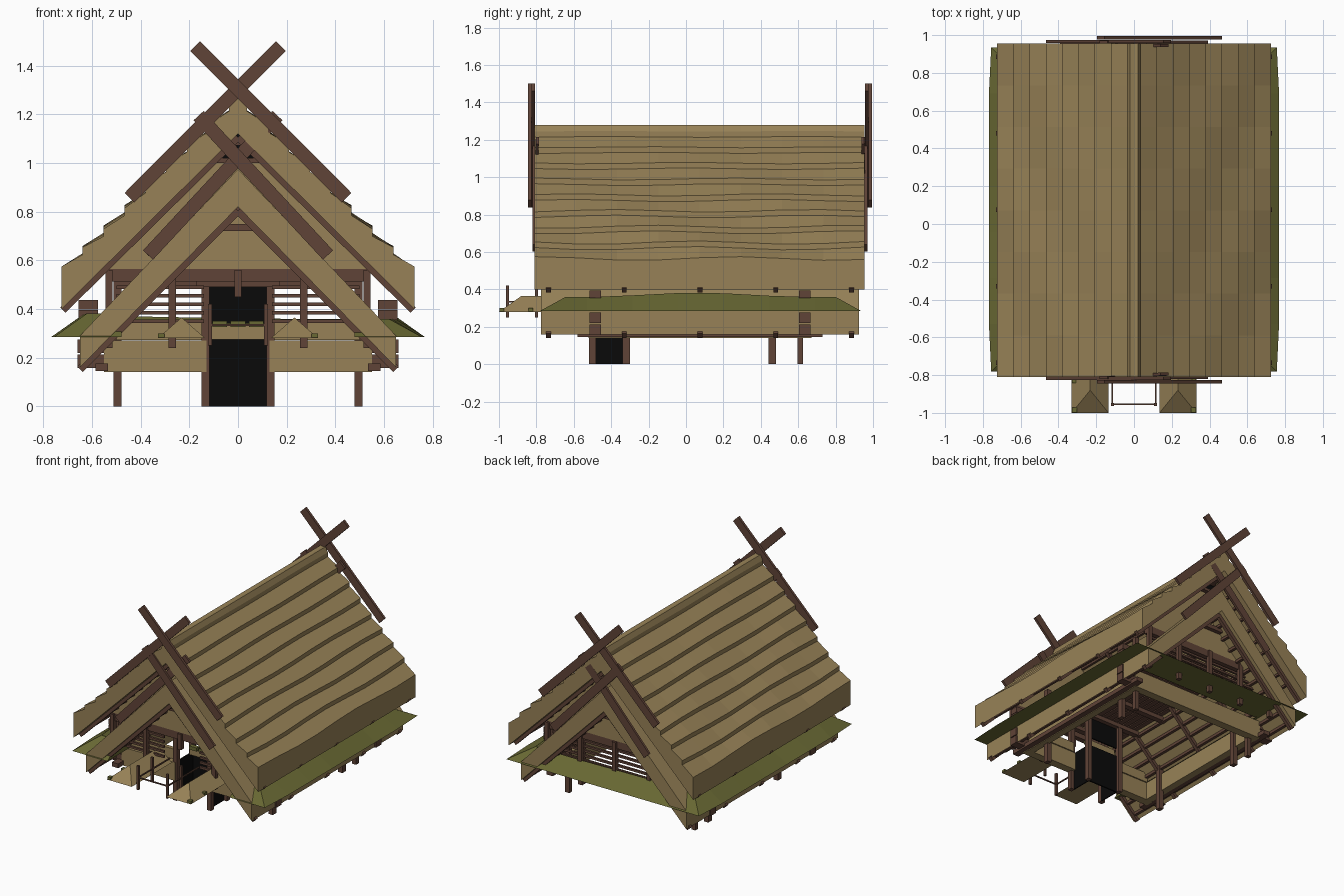
import bpy, bmesh, math
from mathutils import Vector

if "Cube" in bpy.data.objects:
    bpy.data.objects.remove(bpy.data.objects["Cube"])

MID = 0.075          # the house is symmetric about this y
SIDES = (-1, 1)


def material(name, rgb):
    m = bpy.data.materials.new(name)
    m.use_nodes = True
    m.diffuse_color = (*rgb, 1)
    m.node_tree.nodes["Principled BSDF"].inputs["Base Color"].default_value = (*rgb, 1)
    return m


thatch = material("straw thatch", (0.31, 0.222, 0.095))
wood = material("dark wood", (0.115, 0.056, 0.038))
grass = material("mossy earth", (0.138, 0.138, 0.033))
black = material("dark opening", (0.003, 0.003, 0.003))


def finish(name, bm, mat):
    bmesh.ops.recalc_face_normals(bm, faces=bm.faces)
    me = bpy.data.meshes.new(name)
    bm.to_mesh(me)
    bm.free()
    me.materials.append(mat)
    ob = bpy.data.objects.new(name, me)
    bpy.context.collection.objects.link(ob)


def beams(name, mat, items):
    """Square-cut timbers, each given as start, end, height, depth."""
    bm = bmesh.new()
    for p, q, w, d in items:
        p, q = Vector(p), Vector(q)
        axis = (q - p).normalized()
        side = Vector((1, 0, 0)) if abs(axis.y) > 0.7 else Vector((0, 1, 0))
        up = axis.cross(side).normalized()
        side = up.cross(axis)
        rings = [[bm.verts.new(e + up * a * w / 2 + side * b * d / 2)
                  for a, b in ((-1, -1), (1, -1), (1, 1), (-1, 1))] for e in (p, q)]
        bm.faces.new(rings[0])
        bm.faces.new(rings[1])
        for i in range(4):
            j = (i + 1) % 4
            bm.faces.new((rings[0][i], rings[0][j], rings[1][j], rings[1][i]))
    finish(name, bm, mat)


def loft(name, mat, ys, outline):
    """Join xz outlines, made by outline(y), along y."""
    bm = bmesh.new()
    rings = [[bm.verts.new((x, y, z)) for x, z in outline(y)] for y in ys]
    for a, b in zip(rings, rings[1:]):
        for i in range(len(a)):
            j = (i + 1) % len(a)
            bm.faces.new((a[i], a[j], b[j], b[i]))
    bm.faces.new(rings[0])
    bm.faces.new(rings[-1])
    finish(name, bm, mat)


def mirrored(half):
    """Close a right-hand outline with its mirror image."""
    return half + [(-x, z) for x, z in reversed(half) if x > 0]


def ends(offset):
    return [(s, MID + s * offset) for s in SIDES]


# Upper roof: eight stepped thatch courses with wavy edges
def upper_outline(y):
    half = [(0, 1.12), (0.725, 0.40)]
    for i in range(9):
        x, z = 0.725 - i * 0.086, 0.565 + i * 0.085
        wave = 0.01 * (1 - i / 10) * math.sin(y * 6 + i * 1.3)
        if i:
            half.append((x, z - 0.03 + wave))
        half.append((x, z + wave))
    return mirrored(half + [(0.02, 1.28), (0, 1.275)])


loft("upper_thatch_roof", thatch, [-0.81 + 1.765 * k / 8 for k in range(9)], upper_outline)

# Lower roof slab under it
loft("lower_thatch_roof", thatch, (-0.775, 0.925),
     lambda y: mirrored([(0, 0.82), (0.65, 0.16), (0.65, 0.29), (0, 0.975)]))

# Rafters and purlins beneath both roofs
rafters, purlins = [], []
for s in SIDES:
    for k in range(5):
        y = MID + (k - 2) * 0.405
        rafters.append(((0, y, 0.805), (s * 0.65, y, 0.152), 0.032, 0.025))
        rafters.append(((0, y, 1.107), (s * 0.72, y, 0.395), 0.03, 0.025))
    for k in range(10):
        x = 0.05 + k * 0.063
        purlins.append(((s * x, -0.735, 0.803 - x), (s * x, 0.885, 0.803 - x), 0.02, 0.02))
        purlins.append(((s * x, -0.735, 1.108 - x), (s * x, 0.885, 1.108 - x), 0.016, 0.016))
beams("rafters", wood, rafters)
beams("purlins", wood, purlins)
beams("ridge_poles", wood, [((0, -0.74, z), (0, 0.89, z), 0.035, 0.035) for z in (0.80, 1.09)])

# Crossed gable boards
boards = []
for s, y0 in ends(0.90):
    boards += [((-0.176, y0 + s * 0.01, 1.481), (0.446, y0 + s * 0.01, 0.858), 0.056, 0.018),
               ((0.176, y0 - s * 0.009, 1.481), (-0.446, y0 - s * 0.009, 0.858), 0.056, 0.018),
               ((-0.162, y0 - s * 0.012, 1.195), (0.37, y0 - s * 0.012, 0.622), 0.056, 0.016),
               ((0.162, y0 - s * 0.03, 1.195), (-0.37, y0 - s * 0.012, 0.622), 0.056, 0.016)]
beams("crossed_gable_boards", wood, boards)

# Gable infill, smoke opening and collar ties
for s, y in ends(0.70):
    end = "front" if s < 0 else "back"
    loft(end + "_gable_thatch", thatch, (y - 0.02, y + 0.02),
         lambda _: mirrored([(0, 1.10), (0.53, 0.59), (0.53, 0.565), (0, 0.565)]))
    loft(end + "_smoke_opening", black, (y + s * 0.022, y + s * 0.03),
         lambda _: mirrored([(0, 1.12), (0.12, 1.005), (0, 1.005)]))
collars = []
for s, y in ends(0.74):
    collars += [((-0.085, y, 0.735), (0.085, y, 0.735), 0.03, 0.03),
                ((-0.1, y, 1.01), (0.1, y, 1.01), 0.02, 0.03),
                ((-0.03, y, 1.09), (0.03, y, 1.09), 0.03, 0.03)]
beams("collar_ties", wood, collars)

# Lattice walls with rails and uprights
rails, uprights = [], []
for s, y in ends(0.70):
    rails.append(((-0.54, y, 0.54), (0.54, y, 0.54), 0.055, 0.04))
    for z in (0.35, 0.385, 0.42, 0.455, 0.49):
        spans = ((-0.5, -0.14), (0.14, 0.5)) if s < 0 else ((-0.5, 0.5),)
        rails += [((a, y, z), (b, y, z), 0.015, 0.015) for a, b in spans]
    for x in (-0.53, -0.27, 0, 0.27, 0.53):
        low = 0.45 if s < 0 and x == 0 else 0.24
        uprights.append(((x, y + s * 0.02, low), (x, y + s * 0.02, 0.56), 0.03, 0.03))
beams("lattice_rails", wood, rails)
beams("lattice_uprights", wood, uprights)

# Stacked log ends at the four corners
logs = []
for s in SIDES:
    for _, y in ends(0.56):
        logs += [((s * 0.53, y, z), (s * 0.66, y, z), 0.056, 0.06) for z in (0.185, 0.247)]
        logs += [((s * 0.575, y, z), (s * 0.655, y, z), 0.04, 0.06) for z in (0.375, 0.418)]
    logs.append(((s * 0.56, -0.58, 0.16), (s * 0.56, 0.73, 0.16), 0.03, 0.05))
beams("stacked_logs", wood, logs)

# Loft floor of cross beams and closely laid sticks
loft_beams = [((-0.5, y, 0.51), (0.5, y, 0.51), 0.03, 0.04) for y in (-0.32, -0.06, 0.2, 0.46)]
loft_beams += [((x * 0.045, -0.5, 0.54), (x * 0.045, 0.65, 0.54), 0.02, 0.036)
               for x in range(-6, 7)]
beams("loft_beams", wood, loft_beams)

# Main posts
beams("main_posts", wood, [((s * 0.495, y, 0), (s * 0.495, y, 0.56), 0.032, d)
                           for s in SIDES for y, d in ((-0.32, 0.04), (0.46, 0.04), (0.61, 0.03))])

# Low wall around the pit, open at the door
low_wall = [((-0.55, 0.64, 0.205), (0.55, 0.64, 0.205), 0.13, 0.06)]
for s in SIDES:
    low_wall += [((s * 0.13, -0.49, 0.205), (s * 0.55, -0.49, 0.205), 0.13, 0.06),
                 ((s * 0.15, -0.47, 0.308), (s * 0.5, -0.47, 0.308), 0.07, 0.03),
                 ((s * 0.52, -0.46, 0.205), (s * 0.52, 0.61, 0.205), 0.13, 0.05)]
beams("low_wall", thatch, low_wall)

# Door frame, dark passage and raised threshold
frame = [((-0.17, -0.51, 0.505), (0.17, -0.51, 0.505), 0.03, 0.04)]
for s in SIDES:
    frame += [((s * 0.134, y, 0), (s * 0.134, y, 0.52), 0.032, 0.035) for y in (-0.5, -0.32)]
beams("door_frame", wood, frame)
passage = [((0, -0.33, a), (0, -0.33, b), 0.24, 0.01) for a, b in ((0, 0.28), (0.34, 0.49))]
passage += [((s * 0.122, -0.41, 0), (s * 0.122, -0.41, 0.28), 0.008, 0.16) for s in SIDES]
beams("door_passage", black, passage)
beams("threshold", thatch, [((-0.118, -0.36, 0.305), (0.118, -0.36, 0.305), 0.06, 0.03)])


# Earth bank around the house, open along the front
def bank():
    bm = bmesh.new()
    rows = []
    for inset, z in ((0, 0.285), (0.135, 0.37), (0.26, 0.285)):
        x, back, front = 0.768 - inset, 0.935 - inset, -0.78 + inset
        path = [(0.48, front), (x - 0.012, front)]
        path += [(x, -0.53 + 0.244 * k) for k in range(6)]
        path += [(x - 0.012, back), (0.3, back)]
        path += [(-a, b) for a, b in reversed(path)]
        rows.append([bm.verts.new((a, b, z + (0.012 * math.sin(5 * b + 2 * a) if z > 0.3 else 0)))
                     for a, b in path])
    for r in range(3):
        a, b = rows[r], rows[(r + 1) % 3]
        for i in range(len(a) - 1):
            bm.faces.new((a[i], a[i + 1], b[i + 1], b[i]))
    bm.faces.new([r[0] for r in rows])
    bm.faces.new([r[-1] for r in rows])
    finish("earth_bank", bm, grass)


bank()

# Small hipped mounds either side of the entrance
for s, label in ((-1, "right"), (1, "left")):
    bm = bmesh.new()
    base = [bm.verts.new((s * x, y, 0.28)) for x, y in
            ((0.135, -1), (0.33, -1), (0.33, -0.55), (0.135, -0.55))]
    a, b = [bm.verts.new((s * 0.232, y, 0.365)) for y in (-0.88, -0.55)]
    for f in (base, (base[0], base[1], a), (base[1], base[2], b, a),
              (base[2], base[3], b), (base[3], base[0], a, b)):
        bm.faces.new(f)
    finish(label + "_entrance_mound", bm, thatch)

# Moss tufts on the threshold and at the mound corners
tufts = [((x, -0.385, 0.325), (x, -0.385, 0.35), 0.06, 0.03) for x in (-0.075, 0, 0.075)]
tufts += [((s * 0.315, y, 0.282), (s * 0.315, y, 0.3), 0.026, 0.026)
          for s in SIDES for y in (-0.985, -0.83)]
beams("moss_tufts", grass, tufts)

# Entrance fence
fence = [((s * 0.115, y, 0.25), (s * 0.115, y, 0.42), 0.016, 0.016)
         for s in SIDES for y in (-0.955, -0.8)]
fence += [((s * 0.115, -0.955, 0.335), (s * 0.115, -0.6, 0.335), 0.008, 0.008) for s in SIDES]
fence += [((-0.12, -0.955, 0.335), (0.12, -0.955, 0.335), 0.008, 0.008)]
beams("entrance_fence", wood, fence)
